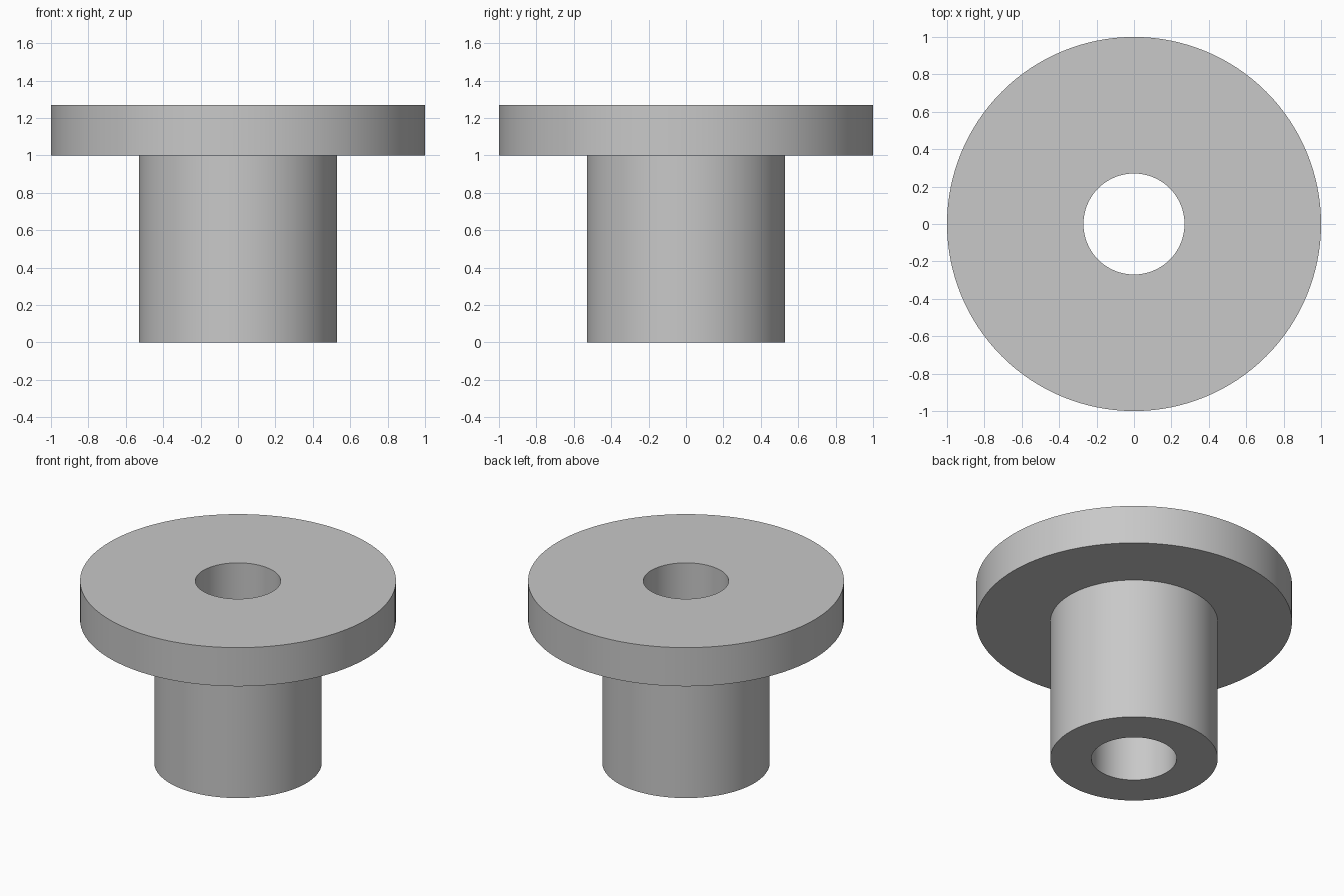
import bpy
import bmesh
from math import cos, sin, tau, radians

cube = bpy.data.objects.get("Cube")
if cube:
    bpy.data.objects.remove(cube, do_unlink=True)

SEGMENTS = 128

# Plain grey finish
grey = bpy.data.materials.new("grey")
grey.use_nodes = True
colour = (0.58, 0.58, 0.58, 1)
grey.diffuse_color = colour
grey.node_tree.nodes["Principled BSDF"].inputs["Base Color"].default_value = colour


def lathe(name, profile, material):
    """Revolve a closed (radius, height) profile around z."""
    bm = bmesh.new()
    rings = [[bm.verts.new((r * cos(tau * i / SEGMENTS), r * sin(tau * i / SEGMENTS), z))
              for i in range(SEGMENTS)] for r, z in profile]
    for a, b in zip(rings, rings[1:] + rings[:1]):
        for i in range(SEGMENTS):
            j = (i + 1) % SEGMENTS
            bm.faces.new((a[i], a[j], b[j], b[i]))
    bmesh.ops.recalc_face_normals(bm, faces=bm.faces)
    mesh = bpy.data.meshes.new(name)
    bm.to_mesh(mesh)
    bm.free()
    mesh.materials.append(material)
    obj = bpy.data.objects.new(name, mesh)
    bpy.context.collection.objects.link(obj)
    bpy.ops.object.select_all(action="DESELECT")
    obj.select_set(True)
    bpy.context.view_layer.objects.active = obj
    bpy.ops.object.shade_smooth_by_angle(angle=radians(30))
    return obj


# Sleeve, wide flange and through bore turned as one solid
bore, sleeve, flange = 0.27, 0.53, 1.0
shoulder, top = 1.0, 1.27
lathe("flanged_bushing", [
    (bore, 0), (sleeve, 0), (sleeve, shoulder),
    (flange, shoulder), (flange, top), (bore, top),
], grey)
